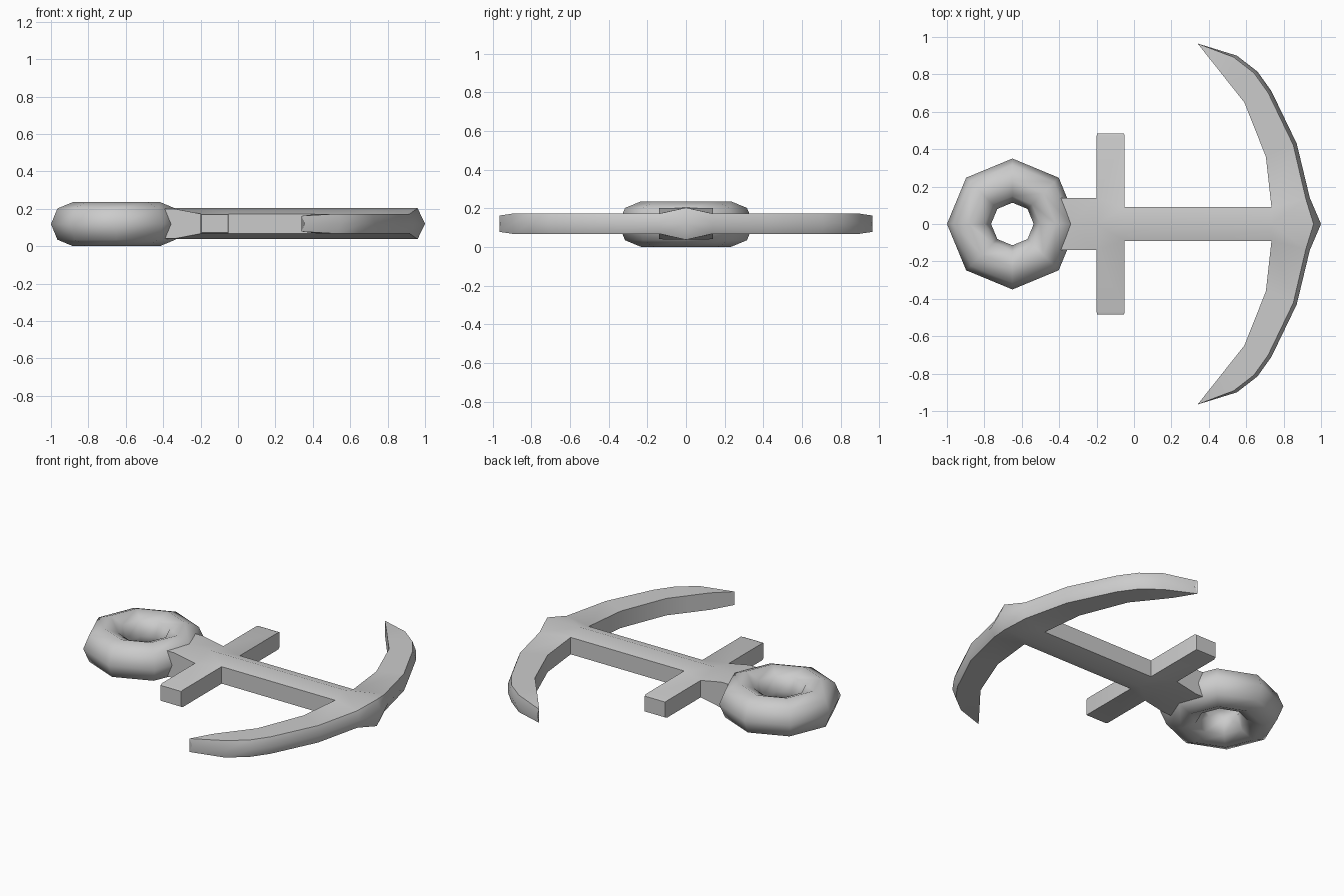
import bpy, bmesh, math

if "Cube" in bpy.data.objects:
    bpy.data.objects.remove(bpy.data.objects["Cube"])

MID = 0.12                      # height of the symmetry plane
FLAT, RIDGE = 0.053, 0.083      # half thickness at edges / along the centre ridge


def finish(name, bm, angle=55):
    bmesh.ops.remove_doubles(bm, verts=bm.verts, dist=1e-4)
    bmesh.ops.recalc_face_normals(bm, faces=bm.faces)
    mesh = bpy.data.meshes.new(name)
    bm.to_mesh(mesh)
    bm.free()
    ob = bpy.data.objects.new(name, mesh)
    bpy.context.collection.objects.link(ob)
    bpy.ops.object.select_all(action='DESELECT')
    ob.select_set(True)
    bpy.context.view_layer.objects.active = ob
    bpy.ops.object.shade_smooth_by_angle(angle=math.radians(angle))
    return ob


def add_face(bm, pts, s):
    """Face from points with y multiplied by s; collapsed points are dropped."""
    out = []
    for x, y, h in pts:
        p = (round(x, 4), round(y * s, 4), round(MID + h, 4))
        if p not in out:
            out.append(p)
    if len(out) > 2:
        bm.faces.new([bm.verts.new(p) for p in out])


def bridge(bm, a, b, s, skip=(), closed=True):
    n = len(a)
    for i in range(n if closed else n - 1):
        if i not in skip:
            j = (i + 1) % n
            add_face(bm, (a[i], a[j], b[j], b[i]), s)


def shank_section(x, w, h):
    return [(x, 0, RIDGE), (x, w, h), (x, w, -h), (x, 0, -RIDGE)]


def arm_section(outer, inner, inset, h):
    (ox, oy), (ix, iy) = outer, inner
    d = math.dist(outer, inner) or 1
    tx, ty = ox + (ix - ox) * inset / d, oy + (iy - oy) * inset / d
    return [(ix, iy, h), (tx, ty, h), (ox, oy, 0), (tx, ty, -h), (ix, iy, -h)]


# Shank, stock and arms as one welded body
shank = [shank_section(*v) for v in
         ((-0.42, 0.14, 0.08), (-0.34, 0.14, 0.08), (-0.2, 0.14, FLAT),
          (-0.05, 0.09, FLAT), (0.735, 0.09, FLAT))]
arms = [arm_section(*v) for v in
        (((1.0, 0), (0.735, 0), 0.04, RIDGE),
         ((0.94, 0.14), (0.735, 0.09), 0.022, FLAT),
         ((0.87, 0.43), (0.705, 0.36), 0.02, FLAT),
         ((0.735, 0.71), (0.59, 0.65), 0.02, FLAT),
         ((0.66, 0.815), (0.508, 0.753), 0.02, FLAT),
         ((0.55, 0.90), (0.43, 0.852), 0.02, FLAT))]
tip = [(0.34, 0.965, 0.042)] * 2 + [(0.355, 0.96, 0)] + [(0.34, 0.965, -0.042)] * 2


def stock_section(y0, y1, h, g=0):
    return [(-0.2 + g, y0, h), (-0.05 - g, y1, h), (-0.05 - g, y1, -h), (-0.2 + g, y0, -h)]


stock = [stock_section(0.14, 0.09, FLAT), stock_section(0.47, 0.47, FLAT),
         stock_section(0.485, 0.485, FLAT - 0.005, 0.004)]

bm = bmesh.new()
for s in (1, -1):
    for k in range(len(shank) - 1):
        bridge(bm, shank[k], shank[k + 1], s, skip=(1,) if k == 2 else (), closed=False)
    add_face(bm, shank[0], s)
    for k in range(len(stock) - 1):
        bridge(bm, stock[k], stock[k + 1], s)
    add_face(bm, stock[-1], s)
    for k in range(len(arms) - 1):
        bridge(bm, arms[k], arms[k + 1], s, skip=(4,) if k == 0 else ())
    bridge(bm, arms[-1], tip, s)
finish("anchor_body", bm)

# Octagonal ring
bm = bmesh.new()
N, R, r = 8, 0.232, 0.118
grid = [[bm.verts.new((-0.65 + (R + r * math.cos(b)) * math.cos(a),
                       (R + r * math.cos(b)) * math.sin(a),
                       0.118 + r * math.sin(b)))
         for b in (j * math.tau / N for j in range(N))]
        for a in (i * math.tau / N for i in range(N))]
for i in range(N):
    for j in range(N):
        p, q = (i + 1) % N, (j + 1) % N
        bm.faces.new((grid[i][j], grid[p][j], grid[p][q], grid[i][q]))
finish("anchor_ring", bm)
